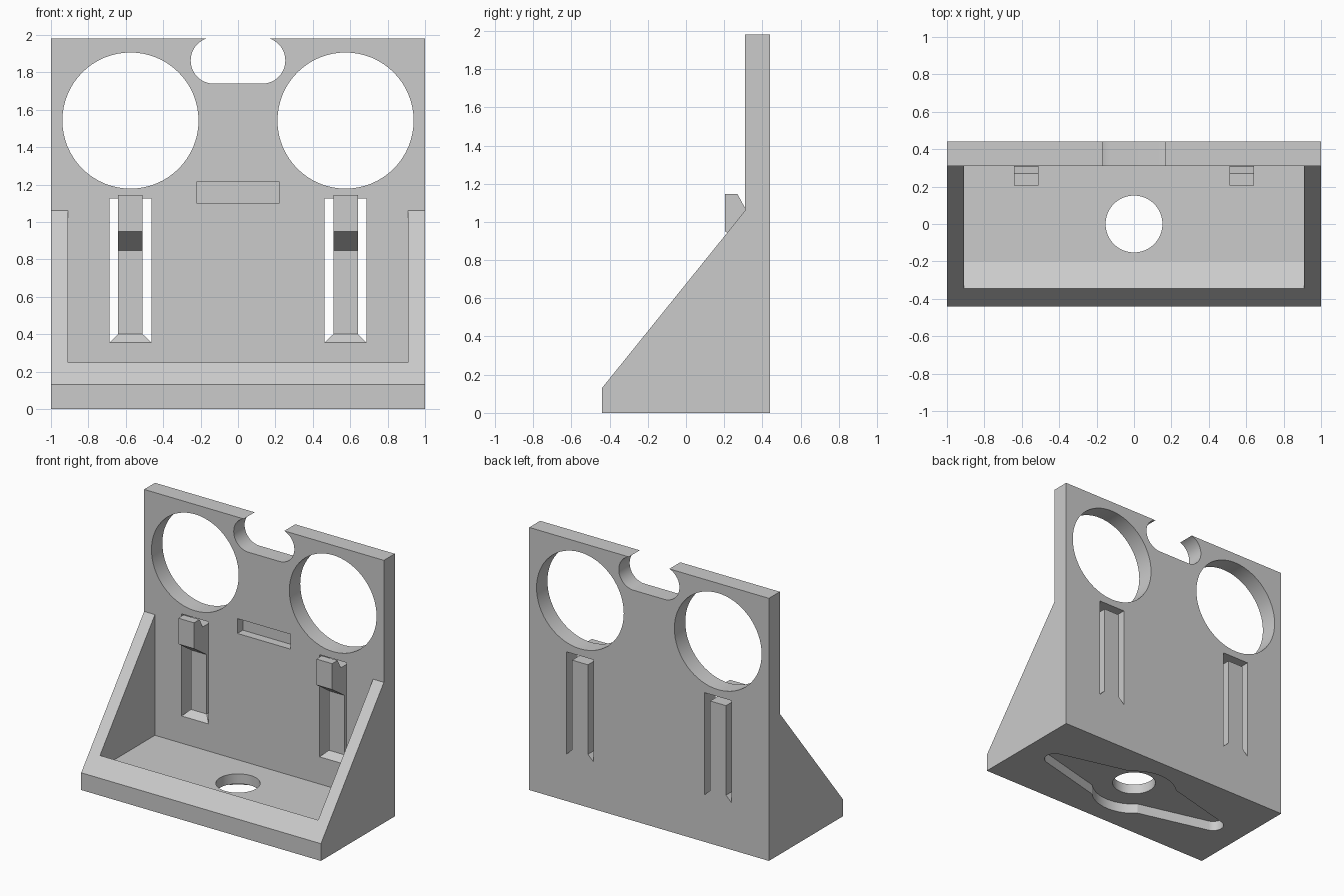
import bpy, bmesh
from math import sin, cos, radians

cube = bpy.data.objects.get("Cube")
if cube:
    bpy.data.objects.remove(cube, do_unlink=True)

grey = bpy.data.materials.new("plain grey")
grey.use_nodes = True
COLOUR = (0.6, 0.6, 0.6, 1)
grey.diffuse_color = COLOUR
grey.node_tree.nodes["Principled BSDF"].inputs["Base Color"].default_value = COLOUR


def finish(name, bm):
    bmesh.ops.recalc_face_normals(bm, faces=bm.faces)
    mesh = bpy.data.meshes.new(name)
    bm.to_mesh(mesh)
    bm.free()
    mesh.materials.append(grey)
    ob = bpy.data.objects.new(name, mesh)
    bpy.context.collection.objects.link(ob)
    return ob


def prism(name, outline, axis, start, end):
    """Extrude a 2D outline along one axis."""
    place = {"x": lambda u, v, t: (t, u, v),
             "y": lambda u, v, t: (u, t, v),
             "z": lambda u, v, t: (u, v, t)}[axis]
    bm = bmesh.new()
    face = bm.faces.new([bm.verts.new(place(u, v, start)) for u, v in outline])
    top = bmesh.ops.extrude_face_region(bm, geom=[face])["geom"]
    moved = [g for g in top if isinstance(g, bmesh.types.BMVert)]
    bmesh.ops.translate(bm, verts=moved, vec=place(0, 0, end - start))
    return finish(name, bm)


def arc(cx, cy, r, a0, a1, n):
    steps = [radians(a0 + (a1 - a0) * i / n) for i in range(n + 1)]
    return [(cx + r * cos(a), cy + r * sin(a)) for a in steps]


def circle(cx, cy, r, n=64):
    return arc(cx, cy, r, 0, 360, n)[:-1]


def rect(u0, u1, v0, v1):
    return [(u0, v0), (u1, v0), (u1, v1), (u0, v1)]


def select(ob):
    bpy.ops.object.select_all(action="DESELECT")
    ob.select_set(True)
    bpy.context.view_layer.objects.active = ob


def cut(ob, cutter):
    cutter.hide_render = True
    mod = ob.modifiers.new("cut", "BOOLEAN")
    mod.operation, mod.solver, mod.object = "DIFFERENCE", "EXACT", cutter
    select(ob)
    bpy.ops.object.modifier_apply(modifier=mod.name)
    bpy.data.objects.remove(cutter, do_unlink=True)


BACK, FACE, FRONT = 0.44, 0.31, -0.44
TOP = 1.98

# Bracket body: upright plate with sloping cheeks
bracket = prism("bracket_body", [(FRONT, 0), (BACK, 0), (BACK, TOP), (FACE, TOP),
                                 (FACE, 1.06), (FRONT, 0.13)], "x", -1, 1)

# Hollow between the cheeks, with a sloped inner lip
cut(bracket, prism("tray_cutter", [(-0.2, 0.15), (FACE, 0.15), (FACE, 1.3),
                                   (-0.345, 1.3), (-0.345, 0.248)], "x", -0.91, 0.91))

# Large round holes and clip slots
for side in (-1, 1):
    cut(bracket, prism("hole_cutter", circle(side * 0.575, 1.542, 0.364), "y", 0.2, 0.6))
    slot = rect(side * 0.687, side * 0.463, 0.355, 1.125)
    cut(bracket, prism("slot_cutter", slot, "y", 0.2, 0.6))

# Rounded notch in the top edge
notch = arc(0.129, 1.863, 0.124, -90, 90, 24) + arc(-0.129, 1.863, 0.124, 90, 270, 24)
cut(bracket, prism("notch_cutter", notch, "y", 0.2, 0.6))

# Shallow pocket in the plate
cut(bracket, prism("pocket_cutter", rect(-0.222, 0.222, 1.102, 1.214), "y", 0.2, FACE + 0.065))

# Floor hole and the tapered recess underneath
cut(bracket, prism("floor_hole_cutter", circle(0, 0, 0.152), "z", -0.1, 0.3))
taper = (arc(0.735, 0, 0.075, -75, 75, 16) + [(0.2, 0.215), (-0.2, 0.215)]
         + arc(-0.735, 0, 0.075, 105, 255, 16) + [(-0.2, -0.215), (0.2, -0.215)])
cut(bracket, prism("recess_cutter", taper, "z", -0.1, 0.075))
cut(bracket, prism("hub_cutter", circle(0, 0, 0.3), "z", -0.1, 0.075))

select(bracket)
bpy.ops.object.shade_smooth_by_angle(angle=radians(30))

# Spring clips: hooked tongue on a flared root
TONGUE = 0.355
for side, label in ((-1, "right"), (1, "left")):
    hook = [(BACK, 0.4), (BACK, 1.075), (0.308, 1.075), (0.27, 1.145),
            (0.205, 1.145), (0.205, 0.95), (TONGUE, 0.848), (TONGUE, 0.4)]
    prism(label + "_clip", hook, "x", side * 0.51, side * 0.642)
    bm = bmesh.new()
    low = rect(side * 0.463, side * 0.687, FACE, BACK)
    high = rect(side * 0.51, side * 0.642, TONGUE, BACK)
    lower = [bm.verts.new((x, y, 0.355)) for x, y in low]
    upper = [bm.verts.new((x, y, 0.4)) for x, y in high]
    bm.faces.new(lower)
    bm.faces.new(upper)
    for i in range(4):
        j = (i + 1) % 4
        bm.faces.new((lower[i], lower[j], upper[j], upper[i]))
    finish(label + "_clip_root", bm)
